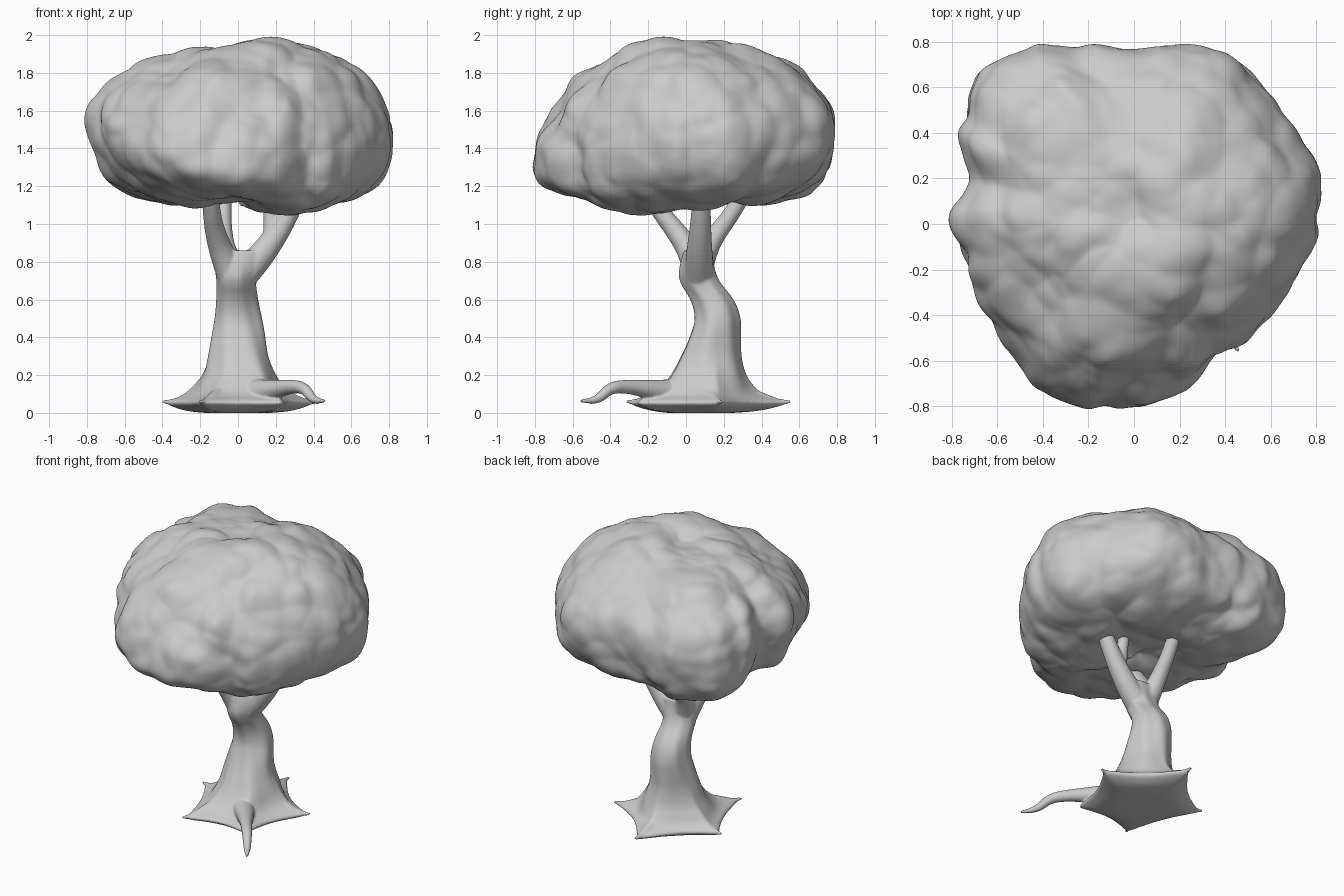
import bpy, bmesh, math
from mathutils import Vector, noise

cube = bpy.data.objects.get("Cube")
if cube:
    bpy.data.objects.remove(cube)

grey = bpy.data.materials.new("plain_grey")
grey.use_nodes = True
grey.diffuse_color = (0.6, 0.6, 0.6, 1)
grey.node_tree.nodes["Principled BSDF"].inputs["Base Color"].default_value = (0.6, 0.6, 0.6, 1)


def make_object(name, bm):
    bmesh.ops.recalc_face_normals(bm, faces=bm.faces)
    mesh = bpy.data.meshes.new(name)
    bm.to_mesh(mesh)
    bm.free()
    mesh.materials.append(grey)
    mesh.shade_smooth()
    obj = bpy.data.objects.new(name, mesh)
    bpy.context.collection.objects.link(obj)
    return obj


def rounded(rows, rounds=2):
    """Corner-cutting subdivision of a list of number rows."""
    for _ in range(rounds):
        out = [rows[0]]
        for a, b in zip(rows, rows[1:]):
            for f in (0.25, 0.75):
                out.append([p + (q - p) * f for p, q in zip(a, b)])
        rows = out + [rows[-1]]
    return rows


def loft(bm, rings):
    """Skin a list of closed rings of points and cap both ends."""
    loops = [[bm.verts.new(p) for p in ring] for ring in rings]
    n = len(loops[0])
    for a, b in zip(loops, loops[1:]):
        for i in range(n):
            j = (i + 1) % n
            bm.faces.new((a[i], a[j], b[j], b[i]))
    bm.faces.new(loops[0][::-1])
    bm.faces.new(loops[-1])


def tube(bm, path, sides=16):
    """Tapered limb through (x, y, z, radius) points."""
    path = rounded(path)
    pts = [Vector(p[:3]) for p in path]
    rings = []
    for i, p in enumerate(pts):
        d = (pts[min(i + 1, len(pts) - 1)] - pts[max(i - 1, 0)]).normalized()
        u = d.cross(Vector((0.3, 0.9, 0.1))).normalized()
        v = d.cross(u)
        rings.append([p + path[i][3] * (u * math.cos(t) + v * math.sin(t))
                      for t in (math.tau * k / sides for k in range(sides))])
    loft(bm, rings)


# Trunk: leaning column with a star-shaped flare at the foot
SPREAD = [(165, 0.38), (243, 0.41), (305, 0.40), (14, 0.40), (90, 0.44)]
# height, centre x, centre y, half width, half depth, flare
TRUNK = [(0.0, 0, 0.08, 0.15, 0.15, 0.1), (0.01, 0, 0.08, 0.17, 0.17, 0.55),
         (0.045, 0, 0.08, 0.18, 0.18, 1.04), (0.065, 0, 0.08, 0.18, 0.18, 1),
         (0.09, 0, 0.09, 0.18, 0.18, 0.6), (0.13, 0, 0.1, 0.18, 0.18, 0.35),
         (0.2, 0.01, 0.11, 0.17, 0.17, 0.13), (0.3, 0, 0.125, 0.15, 0.15, 0.03),
         (0.4, 0, 0.15, 0.14, 0.135, 0), (0.5, 0, 0.17, 0.125, 0.12, 0),
         (0.6, -0.005, 0.145, 0.11, 0.115, 0), (0.7, -0.01, 0.07, 0.1, 0.105, 0),
         (0.78, 0, 0.06, 0.122, 0.09, 0), (0.86, 0.01, 0.065, 0.12, 0.075, 0)]


def star(t):
    reach = 0.24
    for a, r in SPREAD:
        gap = abs(math.remainder(t - math.radians(a), math.tau))
        reach += (r - 0.24) * math.exp(-gap / 0.35)
    return reach


def trunk_ring(row):
    z, cx, cy, w, d, k = row
    ring = []
    for i in range(96):
        t = math.tau * i / 96
        groove = 1 + 0.035 * math.sin(3 * t - 9 * z) + 0.025 * math.sin(7 * t + 8 * z)
        x, y = w * groove * math.cos(t), d * groove * math.sin(t)
        s = star(t)
        ring.append((cx + x + (s * math.cos(t) - x) * k, cy + y + (s * math.sin(t) - y) * k, z))
    return ring


bm = bmesh.new()
loft(bm, [trunk_ring(row) for row in rounded(TRUNK)])

# Roots: short tips on the flare and one long arched root
for angle, reach in SPREAD[:2] + SPREAD[3:]:
    c, s = math.cos(math.radians(angle)), math.sin(math.radians(angle))
    tube(bm, [(c * r, 0.08 + s * r, z, w) for r, z, w in
              ((0.12, 0.11, 0.06), (reach - 0.13, 0.08, 0.035),
               (reach - 0.04, 0.056, 0.02), (reach + 0.035, 0.06, 0.009))])
tube(bm, [(0.06, -0.03, 0.1, 0.08), (0.2, -0.2, 0.125, 0.05), (0.28, -0.31, 0.14, 0.037),
          (0.35, -0.4, 0.135, 0.032), (0.4, -0.47, 0.065, 0.024), (0.46, -0.56, 0.063, 0.008)])

# Branches: limbs from the fork into the crown
tube(bm, [(0.02, 0.07, 0.72, 0.08), (0.12, 0.07, 0.83, 0.072), (0.21, 0.075, 0.95, 0.06),
          (0.275, 0.08, 1.06, 0.052), (0.36, 0.08, 1.25, 0.045)])
tube(bm, [(0.17, 0.075, 0.93, 0.04), (0.175, 0.085, 1.02, 0.038), (0.16, 0.1, 1.2, 0.035)])
tube(bm, [(-0.03, 0.07, 0.72, 0.08), (-0.09, 0.02, 0.86, 0.065), (-0.125, -0.06, 0.97, 0.053),
          (-0.14, -0.14, 1.07, 0.047), (-0.16, -0.25, 1.25, 0.042)])
tube(bm, [(-0.03, 0.06, 0.74, 0.08), (-0.075, 0.11, 0.87, 0.06), (-0.08, 0.17, 0.96, 0.05),
          (-0.08, 0.24, 1.05, 0.045), (-0.07, 0.36, 1.25, 0.04)])
trunk = make_object("trunk_and_roots", bm)
remesh = trunk.modifiers.new("merge", 'REMESH')
remesh.mode = 'VOXEL'
remesh.voxel_size = 0.008
remesh.use_smooth_shade = True
soften = trunk.modifiers.new("soften", 'SMOOTH')
soften.factor = 0.5
soften.iterations = 6

# Crown: values listed at equal steps around, starting at +x
OUTLINE = [.80, .83, .82, .84, .86, .83, .78, .79, .92, .97, .88, .74,
           .82, .78, .76, .78, .84, .84, .80, .74, .69, .71, .73, .77]
WIDEST = [1.42, 1.46, 1.5, 1.48, 1.6, 1.45, 1.28, 1.34]
UNDERSIDE = [1.02, 1.04, 1.05, 1.08, 1.08, 1.06, 1.09, 1.02]
SHOULDER = [2.3, 2.1, 1.95, 2.0, 1.8, 1.7, 1.85, 2.1]
BELLY = [2.5, 2.3, 2.3, 3.3, 2.3, 2.3, 2.4, 3.5]


def around(values, t):
    """Smooth periodic lookup."""
    f = (t / math.tau % 1) * len(values)
    i = int(f)
    f -= i
    f = f * f * (3 - 2 * f)
    return values[i % len(values)] * (1 - f) + values[(i + 1) % len(values)] * f


def billow(p, size):
    return 0.48 - noise.voronoi(p / size)[0][0]


def spot(p, x, y, area):
    """Soft round falloff about a vertical line."""
    return math.exp(-((p.x - x) ** 2 + (p.y - y) ** 2) / area)


bm = bmesh.new()
bmesh.ops.create_icosphere(bm, subdivisions=7, radius=1)
for v in bm.verts:
    x, y, z = v.co.normalized()
    t = math.atan2(y, x)
    mid = around(WIDEST, t)
    height = (1.98 - mid) if z > 0 else (mid - around(UNDERSIDE, t))
    n = around(SHOULDER if z > 0 else BELLY, t)
    k = ((math.hypot(x, y) / around(OUTLINE, t)) ** n + (abs(z) / height) ** n) ** (-1 / n)
    p = Vector((x * k, y * k, mid + z * k))
    # leafy lumps, large to small
    warp = p + 0.08 * noise.noise_vector(p * 3)
    push = 0.07 * billow(warp, 0.4) + 0.04 * billow(warp, 0.2) + 0.005 * noise.noise(p * 12)
    v.co = p + Vector((x, y, z / height * 0.6)).normalized() * push
    # uneven top with a dimple, hollow underside over the branches
    if z > 0:
        v.co.z += 0.2 * p.x * spot(p, 0, 0, 0.15) - 0.06 * spot(p, -0.05, 0.05, 0.02)
    else:
        v.co.z += 0.1 * spot(p, 0.05, 0.07, 0.06)
    v.co.z = min(v.co.z, 2)
for _ in range(3):
    bmesh.ops.smooth_vert(bm, verts=bm.verts, factor=0.5, use_axis_x=True, use_axis_y=True, use_axis_z=True)
make_object("leafy_crown", bm)
